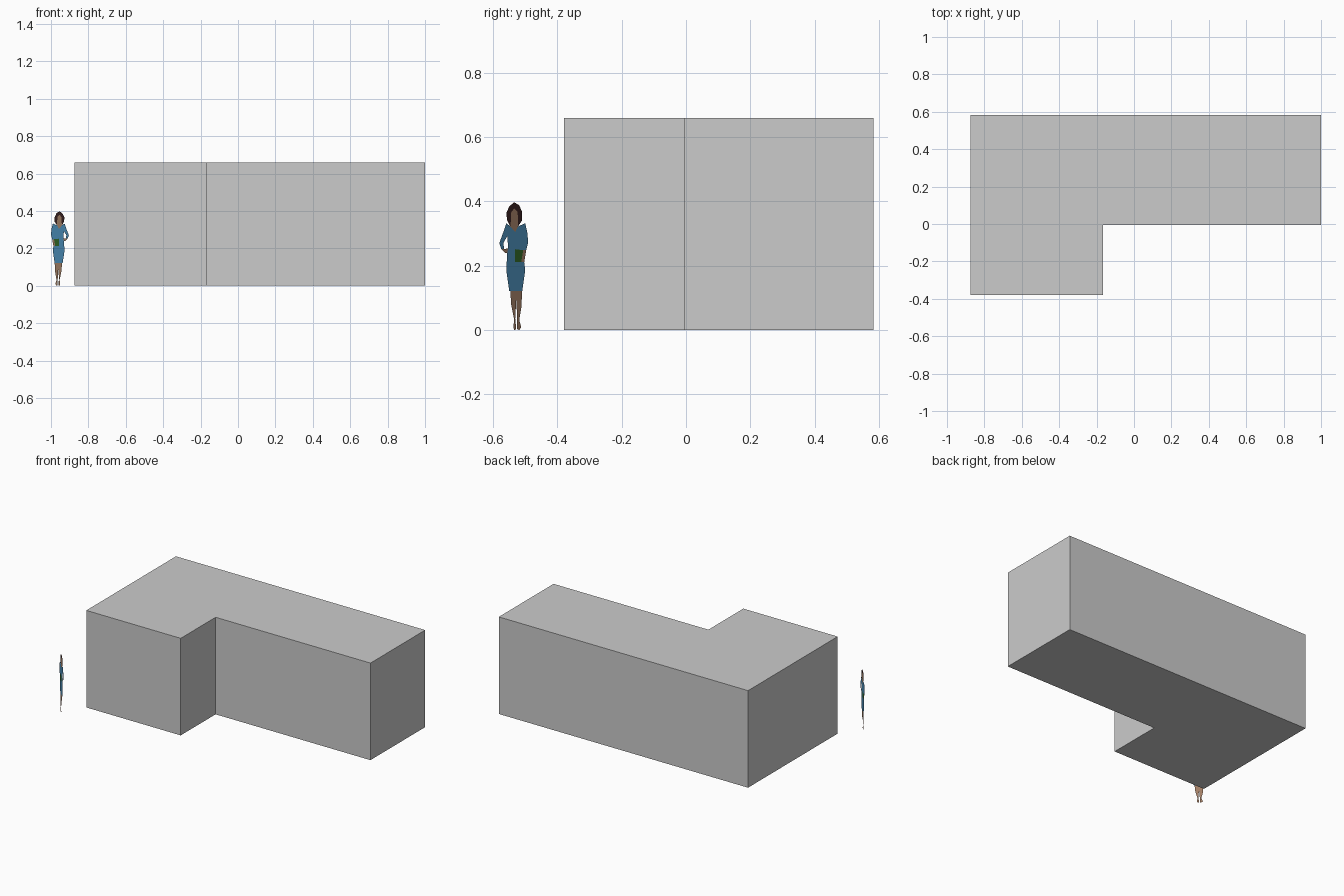
import bpy, bmesh
from mathutils import Vector

if "Cube" in bpy.data.objects:
    bpy.data.objects.remove(bpy.data.objects["Cube"])


def make_object(name, verts, color=None, height=0.0):
    """One flat polygon, optionally pushed up into a closed block."""
    bm = bmesh.new()
    face = bm.faces.new([bm.verts.new(v) for v in verts])
    if height:
        ext = bmesh.ops.extrude_face_region(bm, geom=[face], use_keep_orig=True)
        tops = [g for g in ext["geom"] if isinstance(g, bmesh.types.BMVert)]
        bmesh.ops.translate(bm, verts=tops, vec=(0, 0, height))
        bmesh.ops.recalc_face_normals(bm, faces=bm.faces)
    else:
        # cut-out front looks towards -x, -y
        face.normal_update()
        if face.normal.dot(Vector((-1, -1, 0))) < 0:
            face.normal_flip()
    mesh = bpy.data.meshes.new(name)
    bm.to_mesh(mesh)
    bm.free()
    obj = bpy.data.objects.new(name, mesh)
    bpy.context.collection.objects.link(obj)
    if color:
        mat = bpy.data.materials.new(name + "_colour")
        mat.diffuse_color = (*color, 1)
        mat.use_nodes = True
        mat.node_tree.nodes["Principled BSDF"].inputs["Base Color"].default_value = mat.diffuse_color
        mesh.materials.append(mat)
    return obj


# L-shaped building block
plan = [(-0.875, -0.38), (-0.165, -0.38), (-0.165, -0.005),
        (1.0, -0.005), (1.0, 0.583), (-0.875, 0.583)]
make_object("building_block", [(x, y, 0) for x, y in plan], height=0.66)


# Flat scale figure on a diagonal vertical plane
def cutout(name, color, points):
    s = 1 / 322
    verts = []
    for u, v in points:
        y = -0.534 + u * s
        verts.append((-1.0 - (y + 0.4905) * 1.06, y, v * s))
    make_object(name, verts, color)


SKIN = (0.36, 0.21, 0.13)
BLUE = (0.07, 0.26, 0.47)
HAIR = (0.04, 0.015, 0.015)
GREEN = (0.03, 0.13, 0.02)

cutout("figure_hair", HAIR, [
    (-4, 104), (-7, 110), (-8, 117), (-5, 124), (0, 128), (5, 125), (8, 118),
    (8, 110), (4, 104), (4, 112), (3, 119), (0, 122), (-3, 118), (-3, 112)])
cutout("figure_face", SKIN, [
    (-4, 104), (-3, 112), (-3, 118), (0, 122), (3, 119), (4, 112), (4, 104),
    (1, 98)])
cutout("figure_dress", BLUE, [
    (4, 104), (1, 98), (-4, 104), (-8, 107), (-11, 98), (-15, 87), (-13, 81),
    (-10, 81), (-11, 87), (-7, 94), (-6, 82), (-7, 77), (-8, 60), (-5, 39),
    (8, 39), (11, 60), (10, 68), (1, 68), (1, 81), (9, 80), (12, 80),
    (14, 88), (13, 98), (11, 107)])
cutout("figure_left_forearm", SKIN, [
    (-13, 81), (-9, 77), (-7, 77), (-6, 82), (-10, 81)])
cutout("figure_right_forearm", SKIN, [(9, 80), (12, 80), (10, 68), (7, 68)])
cutout("figure_book", GREEN, [(1, 81), (9, 80), (7, 68), (1, 68)])
cutout("figure_legs", SKIN, [
    (-4, 39), (8, 39), (7, 22), (5, 10), (7, 3), (5, 0), (3, 1), (3, 12),
    (2, 30), (1, 12), (2, 1), (0, 0), (-1, 3), (0, 10), (-3, 25)])
